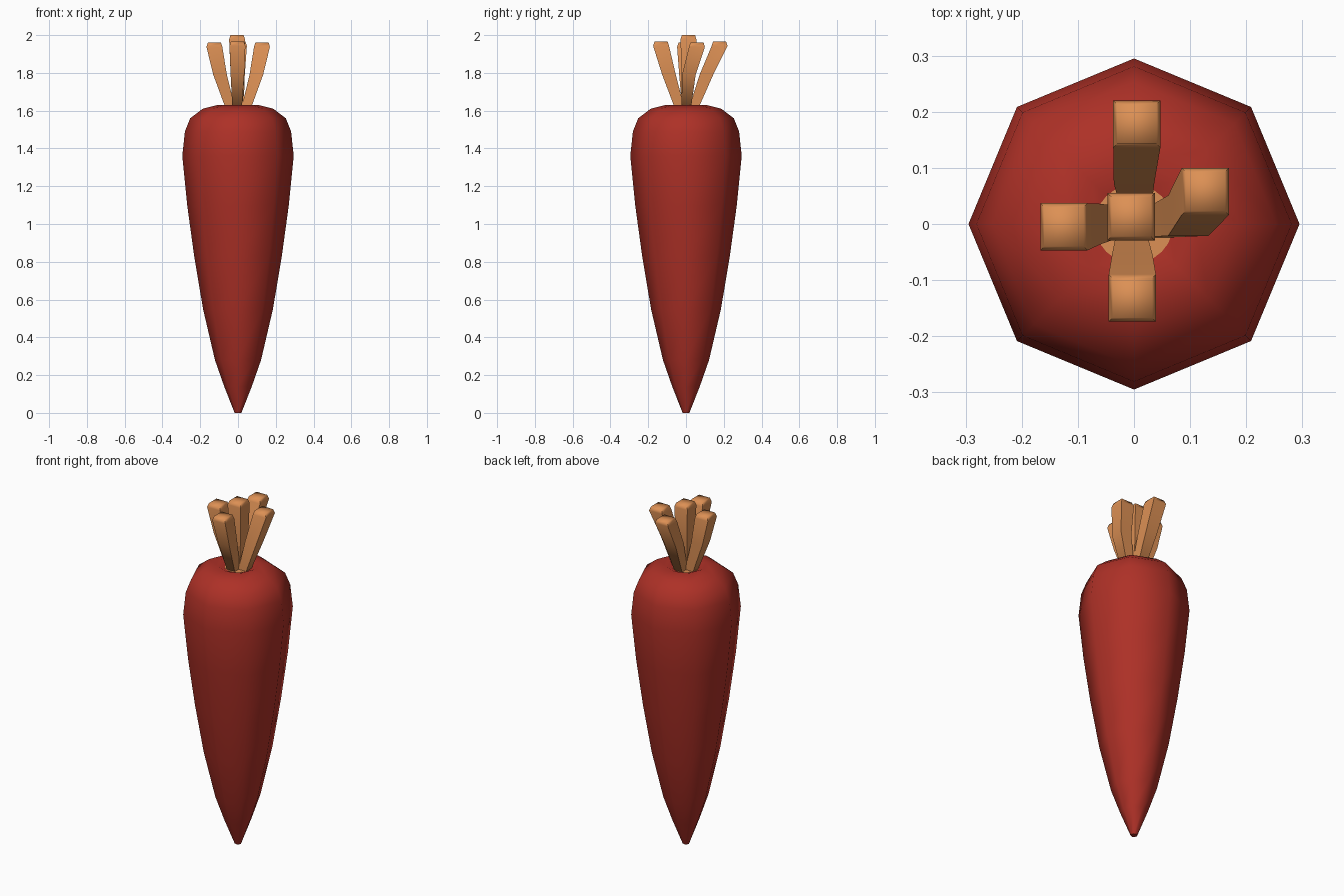
import bpy, bmesh, math
from mathutils import Vector

if "Cube" in bpy.data.objects:
    bpy.data.objects.remove(bpy.data.objects["Cube"])


def material(name, rgb):
    m = bpy.data.materials.new(name)
    m.diffuse_color = (*rgb, 1)
    m.use_nodes = True
    m.node_tree.nodes["Principled BSDF"].inputs["Base Color"].default_value = m.diffuse_color
    return m


red = material("root red", (0.42, 0.03, 0.02))
orange = material("stalk orange", (0.72, 0.28, 0.09))


def loft(name, rings, mat, angle):
    """Skin a list of vertex rings, cap both ends and smooth."""
    bm = bmesh.new()
    loops = [[bm.verts.new(p) for p in ring] for ring in rings]
    n = len(loops[0])
    for a, b in zip(loops, loops[1:]):
        for i in range(n):
            j = (i + 1) % n
            bm.faces.new((a[i], a[j], b[j], b[i]))
    bm.faces.new(loops[0][::-1])
    bm.faces.new(loops[-1])
    bmesh.ops.recalc_face_normals(bm, faces=bm.faces)
    me = bpy.data.meshes.new(name)
    bm.to_mesh(me)
    bm.free()
    me.materials.append(mat)
    ob = bpy.data.objects.new(name, me)
    bpy.context.collection.objects.link(ob)
    bpy.ops.object.select_all(action='DESELECT')
    ob.select_set(True)
    bpy.context.view_layer.objects.active = ob
    bpy.ops.object.shade_smooth_by_angle(angle=math.radians(angle))
    return ob


def circle(r, z, n):
    return [(r * math.cos(math.tau * i / n), r * math.sin(math.tau * i / n), z)
            for i in range(n)]


def square(x, y, z, h):
    return [Vector((x + sx * h, y + sy * h, z))
            for sx, sy in ((-1, -1), (1, -1), (1, 1), (-1, 1))]


# Eight-sided root with a shallow dish in the top
profile = [(0.018, 0), (0.073, 0.14), (0.122, 0.28), (0.185, 0.55),
           (0.232, 0.83), (0.269, 1.10), (0.295, 1.36), (0.281, 1.49),
           (0.253, 1.56), (0.187, 1.61), (0.11, 1.63), (0.06, 1.608)]
loft("root", [circle(r, z, 8) for r, z in profile], red, 70)

# Small crown disc the stalks grow from
loft("crown", [circle(0.07, 1.59, 24), circle(0.07, 1.615, 24)], orange, 30)

# Square stalks: base, middle and tip centres, and tip height
stalks = {
    "stalk_centre": ((0, 0), (-0.003, 0.012), (-0.005, 0.013), 2.0),
    "stalk_left": ((-0.035, 0.005), (-0.095, 0.0), (-0.125, -0.005), 1.96),
    "stalk_right": ((0.038, 0.0), (0.097, 0.015), (0.127, 0.058), 1.96),
    "stalk_front": ((-0.005, -0.028), (-0.003, -0.09), (-0.003, -0.132), 1.965),
    "stalk_back": ((0.005, 0.034), (0.0, 0.108), (0.005, 0.178), 1.965),
}
for name, (base, mid, tip, top) in stalks.items():
    loft(name, [square(*base, 1.595, 0.024), square(*mid, 1.79, 0.036),
                square(*tip, top - 0.022, 0.042), square(*tip, top, 0.035)],
         orange, 75)
